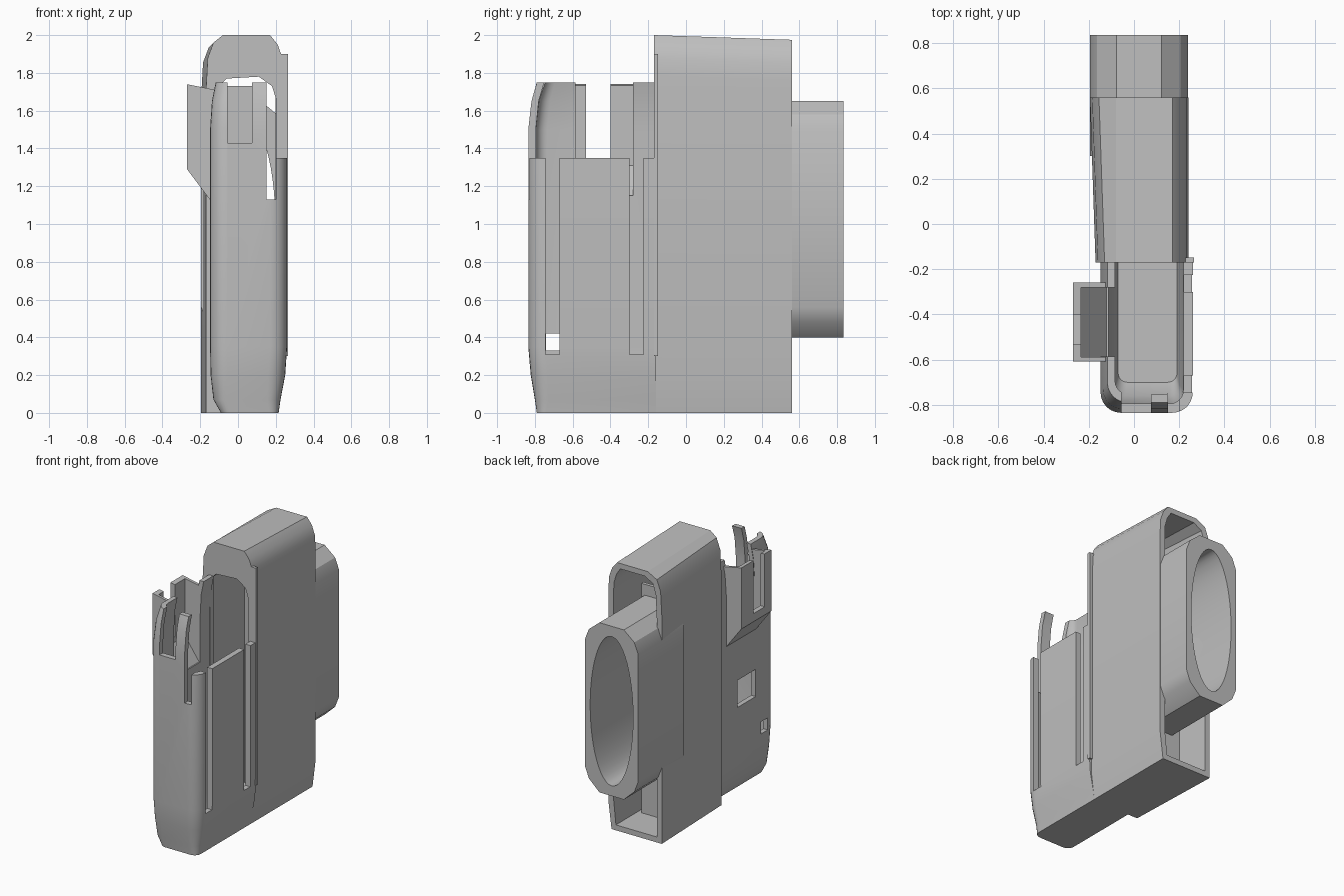
import bpy, bmesh, math

old = bpy.data.objects.get("Cube")
if old:
    bpy.data.objects.remove(old, do_unlink=True)

grey = bpy.data.materials.new("plain grey")
grey.use_nodes = True
COLOUR = (0.52, 0.52, 0.52, 1)
grey.diffuse_color = COLOUR
grey.node_tree.nodes["Principled BSDF"].inputs["Base Color"].default_value = COLOUR


def loft(name, sections):
    """Closed solid through matching loops of points."""
    bm = bmesh.new()
    rings = [[bm.verts.new(p) for p in s] for s in sections]
    n = len(rings[0])
    for a, b in zip(rings, rings[1:]):
        for i in range(n):
            j = (i + 1) % n
            bm.faces.new((a[i], a[j], b[j], b[i]))
    bm.faces.new(rings[0])
    bm.faces.new(rings[-1])
    bmesh.ops.recalc_face_normals(bm, faces=bm.faces)
    mesh = bpy.data.meshes.new(name)
    bm.to_mesh(mesh)
    bm.free()
    mesh.materials.append(grey)
    ob = bpy.data.objects.new(name, mesh)
    bpy.context.collection.objects.link(ob)
    return ob


def extrude_y(name, profile, y0, y1):
    return loft(name, [[(x, y, z) for x, z in profile] for y in (y0, y1)])


def box(name, x0, x1, y0, y1, z0, z1):
    return extrude_y(name, [(x0, z0), (x1, z0), (x1, z1), (x0, z1)], y0, y1)


def activate(ob):
    bpy.ops.object.select_all(action='DESELECT')
    ob.select_set(True)
    bpy.context.view_layer.objects.active = ob


def cut(ob, *cutters):
    activate(ob)
    for c in cutters:
        c.hide_render = True
        mod = ob.modifiers.new("cut", 'BOOLEAN')
        mod.operation = 'DIFFERENCE'
        mod.solver = 'EXACT'
        mod.object = c
        bpy.ops.object.modifier_apply(modifier=mod.name)
        bpy.data.objects.remove(c, do_unlink=True)


def smooth(ob):
    activate(ob)
    bpy.ops.object.shade_smooth_by_angle(angle=math.radians(28))


def tray_section(z, x0, x1, y0, y1, r, steps=6):
    """Plan outline with rounded front corners and a square rear."""
    pts = [(x1, y1, z), (x0, y1, z)]
    for cx, start in ((x0 + r, math.pi), (x1 - r, 1.5 * math.pi)):
        for k in range(steps + 1):
            a = start + k * math.pi / 2 / steps
            pts.append((cx + r * math.cos(a), y0 + r + r * math.sin(a), z))
    return pts


# Main body: tall hollow sleeve with a rounded top that falls to the rear
SLEEVE = [(-.17, 0), (.215, 0), (.24, .2), (.24, 1.78), (.235, 1.88),
          (.21, 1.95), (.17, 2), (-.08, 2), (-.13, 1.96), (-.16, 1.88), (-.17, 1.7)]


def sleeve_section(y, inset=0.0):
    t = (y + .17) / .73
    out = []
    for x, z in SLEEVE:
        x = .035 + (x - .035) * (1 - inset / .2)
        z = 1 + (z - 1) * (1 - inset)
        if x < -.08:
            x -= .025 * t
        out.append((x, y, z - (.025 * t if z > 1.5 else 0)))
    return out


body = loft("main_body", [sleeve_section(-.17), sleeve_section(.56)])
mouth = [(-.11, .06), (.205, .06), (.205, 1.65), (.18, 1.73),
         (.11, 1.78), (-.06, 1.77), (-.11, 1.72)]
cut(body,
    loft("cavity", [sleeve_section(-.13, .04), sleeve_section(.6, .04)]),
    extrude_y("mouth", mouth, -.3, 0))
smooth(body)
box("side_flange", .22, .265, -.17, -.148, .3, 1.9)
box("inner_partition", -.16, .15, .28, .305, .03, 1.73)

# Rear collar with an oval bore
half = [(.1, .4), (.185, .48), (.2165, .56), (.2165, 1.5), (.185, 1.58), (.1, 1.65)]
collar_profile = half + [(-x, z) for x, z in reversed(half)]
collar = extrude_y("rear_collar", [(x + .0215, z) for x, z in collar_profile], .3, .835)
N = 48
oval = [(.0215 + .175 * math.cos(2 * math.pi * i / N),
         1.025 + .55 * math.sin(2 * math.pi * i / N)) for i in range(N)]
cut(collar, extrude_y("bore", oval, .2, .9))
smooth(collar)

# Front tray: thin walls with a tapered foot and inward-curving top
REAR = -.16
tray = loft("front_tray", [
    tray_section(0, -.09, .215, -.79, REAR, .05),
    tray_section(.07, -.13, .225, -.8, REAR, .07),
    tray_section(.2, -.145, .25, -.822, REAR, .09),
    tray_section(.35, -.148, .26, -.835, REAR, .09),
    tray_section(1.5, -.148, .26, -.835, REAR, .09),
    tray_section(1.65, -.138, .25, -.818, REAR, .09),
    tray_section(1.75, -.118, .23, -.79, REAR, .09)])
cut(tray,
    loft("tray_cavity", [
        tray_section(.04, -.07, .19, -.7, 0, .04),
        tray_section(.12, -.09, .2, -.76, 0, .05),
        tray_section(.3, -.112, .218, -.795, 0, .06),
        tray_section(1.5, -.112, .218, -.795, 0, .06),
        tray_section(1.65, -.104, .21, -.78, 0, .06),
        tray_section(1.8, -.074, .18, -.74, 0, .06)]),
    # lowered side wall
    box("low_side", .15, .4, -.9, 0, 1.35, 2),
    # slots in the front wall
    box("front_slot", -.055, .075, -.9, -.6, 1.43, 2),
    box("corner_slot", .15, .2, -.9, -.6, 1.13, 2),
    # long guide slots
    box("guide_slot_front", .16, .4, -.745, -.67, .31, 2),
    box("guide_slot_rear", .16, .4, -.3, -.225, .31, 2),
    # opening behind the bracket and small windows
    box("bracket_opening", -.3, -.02, -.585, -.28, 1.15, 2),
    box("window", -.3, -.02, -.6, -.39, .63, .83),
    box("small_window", -.3, -.02, -.74, -.66, .33, .42))
smooth(tray)

# Side bracket: flared pocket with a central gap
bracket = extrude_y("side_bracket", [(-.27, 1.29), (-.27, 1.74), (-.12, 1.71), (-.12, 1.09)],
                    -.608, -.258)
cut(bracket,
    extrude_y("pocket", [(-.235, 1.31), (-.235, 2), (-.05, 2), (-.05, 1.05)], -.588, -.28),
    box("bracket_gap", -.4, 0, -.53, -.4, 1.35, 2))
